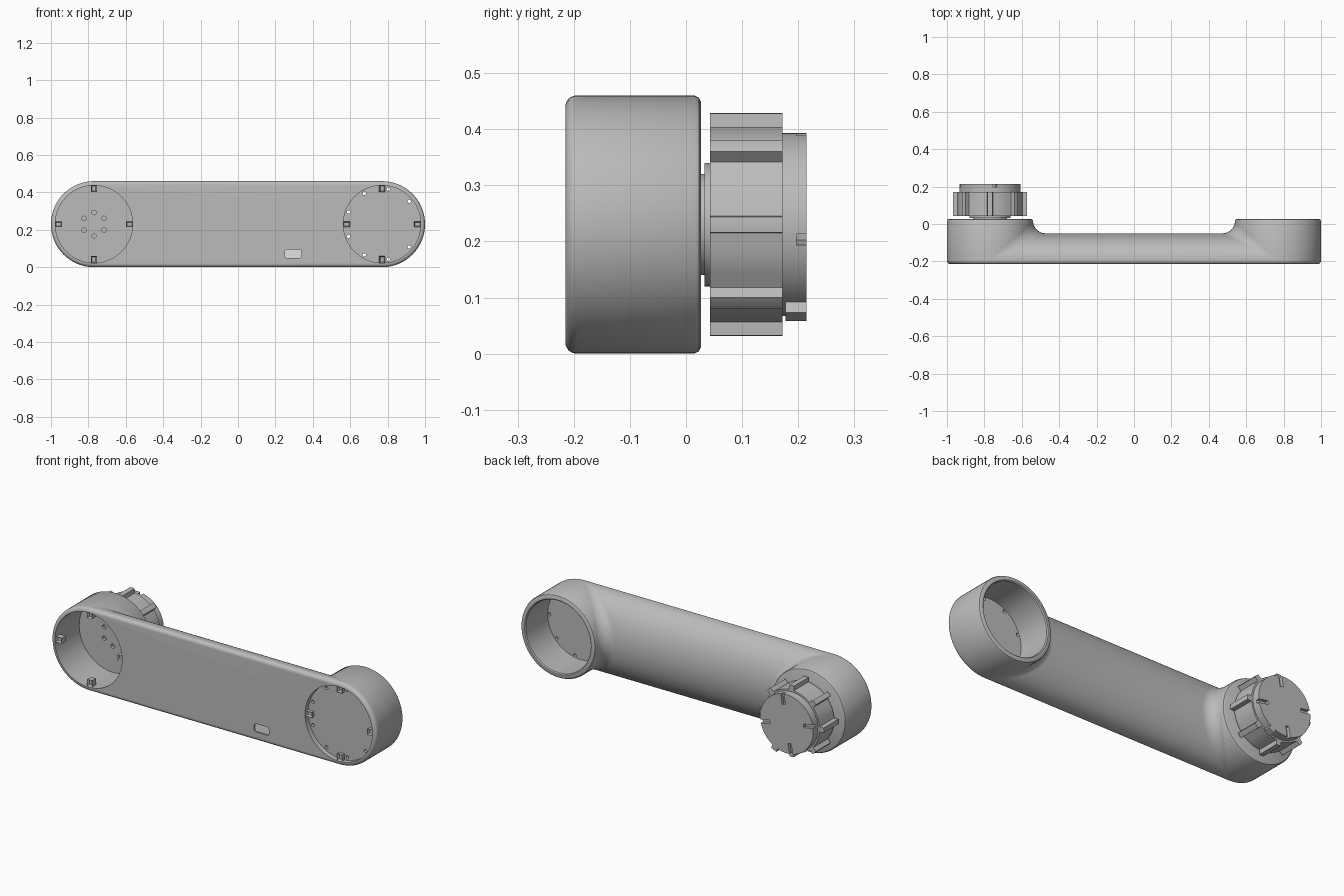
import bpy, bmesh, math
from math import sin, cos, pi, radians
from mathutils import Matrix, Vector

if "Cube" in bpy.data.objects:
    bpy.data.objects.remove(bpy.data.objects["Cube"])

R, PX, CZ = 0.23, 0.77, 0.23        # pod radius, pod offset, axis height
FRONT, SEAM, BACK = -0.215, -0.19, 0.027
ARM_BACK = -0.05


def material(name, value):
    m = bpy.data.materials.new(name)
    m.use_nodes = True
    col = (value, value, value, 1)
    m.diffuse_color = col
    m.node_tree.nodes["Principled BSDF"].inputs["Base Color"].default_value = col
    return m


GREY = material("machined grey", 0.5)
LIGHT = material("light grey", 0.75)
parts = []


def finish(name, bm, mat=GREY):
    bmesh.ops.remove_doubles(bm, verts=bm.verts, dist=1e-5)
    bmesh.ops.recalc_face_normals(bm, faces=bm.faces)
    me = bpy.data.meshes.new(name)
    bm.to_mesh(me)
    bm.free()
    me.materials.append(mat)
    ob = bpy.data.objects.new(name, me)
    bpy.context.collection.objects.link(ob)
    parts.append(ob)
    return ob


def lathe(name, profile, cx, steps=72):
    """Spin (radius, y) points around the pod axis."""
    bm = bmesh.new()
    vs = [bm.verts.new((cx + r, y, CZ)) for r, y in profile]
    es = [bm.edges.new((vs[i - 1], vs[i])) for i in range(len(vs))]
    bmesh.ops.spin(bm, geom=vs + es, cent=(cx, 0, CZ), axis=(0, 1, 0),
                   angle=2 * pi, steps=steps, use_duplicate=False)
    bmesh.ops.dissolve_degenerate(bm, dist=1e-6, edges=bm.edges)
    return finish(name, bm)


def disc(name, r, y0, y1, cx):
    return lathe(name, [(0, y0), (r, y0), (r, y1), (0, y1)], cx)


def loft(bm, rings):
    rows = [[bm.verts.new(p) for p in ring] for ring in rings]
    for a, b in zip(rows, rows[1:]):
        for i in range(len(a)):
            bm.faces.new((a[i - 1], a[i], b[i], b[i - 1]))
    bm.faces.new(rows[0])
    bm.faces.new(rows[-1])


def add_cylinder(bm, x, z, r, y0, y1, n=20):
    m = Matrix.Translation((x, (y0 + y1) / 2, z)) @ Matrix.Rotation(pi / 2, 4, 'X')
    bmesh.ops.create_cone(bm, cap_ends=True, segments=n, radius1=r, radius2=r,
                          depth=y1 - y0, matrix=m)


def add_box(bm, cx, angle, radius, y, size):
    """Box placed at a polar position; size is (radial, y, tangential)."""
    m = (Matrix.Translation((cx, y, CZ)) @ Matrix.Rotation(-angle, 4, 'Y')
         @ Matrix.Translation((radius, 0, 0)) @ Matrix.Diagonal((*size, 1)))
    return bmesh.ops.create_cube(bm, size=1, matrix=m)["verts"]


def cut(target, bm):
    tool = finish("cutter", bm)
    parts.remove(tool)
    tool.hide_render = True
    mod = target.modifiers.new("cut", 'BOOLEAN')
    mod.operation, mod.solver, mod.object = 'DIFFERENCE', 'EXACT', tool
    bpy.context.view_layer.update()
    dg = bpy.context.evaluated_depsgraph_get()
    me = bpy.data.meshes.new_from_object(target.evaluated_get(dg))
    target.modifiers.clear()
    target.data = me
    bpy.data.objects.remove(tool)


# Front plate: a rounded slab with both pockets and the small window cut out
def stadium(y, off, n=36):
    ring = []
    for side in (1, -1):
        for i in range(n + 1):
            a = -pi / 2 + pi * i / n
            ring.append((side * (PX + (R - off) * cos(a)), y,
                         CZ + side * (R - off) * sin(a)))
    return ring


bm = bmesh.new()
bev = 0.02
loft(bm, [stadium(SEAM, 0)] + [
    stadium(FRONT + bev * (1 - sin(t)), bev * (1 - cos(t)))
    for t in [pi / 2 * k / 6 for k in range(7)]])
plate = finish("front_plate", bm)
bm = bmesh.new()
for s in (-1, 1):
    add_cylinder(bm, s * PX, CZ, 0.207, -0.3, -0.1, 72)
cut(plate, bm)


def window_ring(y, w=0.045, h=0.023, r=0.012):
    return [(0.295 + sx * (w - r) + r * cos(a), y, 0.072 + sz * (h - r) + r * sin(a))
            for q, (sx, sz) in enumerate([(1, 1), (-1, 1), (-1, -1), (1, -1)])
            for a in [pi / 2 * (q + k / 4) for k in range(5)]]


bm = bmesh.new()
loft(bm, [window_ring(-0.3), window_ring(-0.205)])
cut(plate, bm)
bm = bmesh.new()
loft(bm, [window_ring(-0.206), window_ring(-0.202)])
finish("window_plate", bm, LIGHT)

# Arm back: half-elliptical shell that fillets up into each pod
bm = bmesh.new()
rows = []
for i in range(49):
    f = pi * i / 48
    fil = 0.068 * sin(f)
    end = PX - R * sin(f)
    y = SEAM + (ARM_BACK - SEAM) * sin(f)
    half = [(end - fil * (1 - cos(t)), y + fil * (1 - sin(t)))
            for t in [pi / 2 * k / 10 for k in range(11)]]
    pts = half + [(-x, yy) for x, yy in reversed(half)]
    rows.append([bm.verts.new((x, yy, CZ + R * cos(f))) for x, yy in pts])
for a, b in zip(rows, rows[1:]):
    for i in range(len(a) - 1):
        bm.faces.new((a[i], a[i + 1], b[i + 1], b[i]))
arm = finish("arm_back", bm)
if sum(p.normal.y * p.area for p in arm.data.polygons) < 0:
    arm.data.flip_normals()

# Pods: one opens to the front, the other to the back
rim = [(R, SEAM), (R, BACK - 0.012), (R - 0.004, BACK - 0.004), (R - 0.012, BACK)]
right_pod = lathe("right_pod", rim + [(0, BACK), (0, 0), (0.207, 0), (0.207, SEAM)], -PX)
left_pod = lathe("left_pod", rim + [(0.205, BACK), (0.2, BACK - 0.005), (0.2, -0.17),
                                    (0, -0.17), (0, -0.187), (0.207, -0.187),
                                    (0.207, SEAM)], PX)

# Bolt holes in the pod floors
bm = bmesh.new()
for k in range(6):
    a = radians(30 + 60 * k)
    add_cylinder(bm, -PX + 0.062 * cos(a), CZ + 0.062 * sin(a), 0.012, -0.02, 0.015)
cut(right_pod, bm)
bm = bmesh.new()
for k in range(9):
    a = radians(40 * k)
    add_cylinder(bm, PX + 0.19 * cos(a), CZ + 0.19 * sin(a), 0.009, -0.2, -0.15)
cut(left_pod, bm)

# Retaining clips around both front pockets, each with a sunk screw seat
for name, cx, y0, y1 in (("right_clips", -PX, -0.205, -0.17),
                         ("left_clips", PX, -0.207, -0.185)):
    bm = bmesh.new()
    for k in range(4):
        add_box(bm, cx, k * pi / 2, 0.19, (y0 + y1) / 2, (0.038, y1 - y0, 0.03))
    bm.normal_update()
    fronts = [f for f in bm.faces if f.normal.y < -0.9]
    bmesh.ops.inset_individual(bm, faces=fronts, thickness=0.008)
    for f in fronts:
        bmesh.ops.translate(bm, verts=f.verts, vec=(0, 0.012, 0))
    finish(name, bm)

# Output coupling: stepped hub, ribbed collar and slotted cap
disc("hub_neck", 0.09, BACK - 0.005, 0.035, -PX)
disc("hub_flange", 0.11, 0.033, 0.045, -PX)

bm = bmesh.new()
outline = []
for k in range(8):
    for deg, r in [(-5, 0.174), (-4, 0.198), (0, 0.199), (4, 0.198), (5, 0.174)] + \
                  [(d, 0.172) for d in (10, 15, 20, 25, 30, 35)]:
        a = radians(45 * k + deg)
        outline.append((r * cos(a) - PX, r * sin(a) + CZ))
loft(bm, [[(x, y, z) for x, z in outline] for y in (0.043, 0.172)])
finish("ribbed_collar", bm)

cap = disc("end_cap", 0.163, 0.165, 0.215, -PX)
bm = bmesh.new()
for k in range(4):
    add_box(bm, -PX, radians(-9.5 + 90 * k), 0.14, 0.21, (0.07, 0.026, 0.02))
cut(cap, bm)

# Locking lug on the cap edge
bm = bmesh.new()
add_box(bm, -PX, radians(-64), 0.163, 0.196, (0.04, 0.038, 0.035))
finish("locking_lug", bm)

# Smooth shading with sharp edges kept
bpy.ops.object.select_all(action='DESELECT')
for ob in parts:
    ob.select_set(True)
bpy.context.view_layer.objects.active = parts[0]
bpy.ops.object.shade_smooth_by_angle(angle=radians(30))
